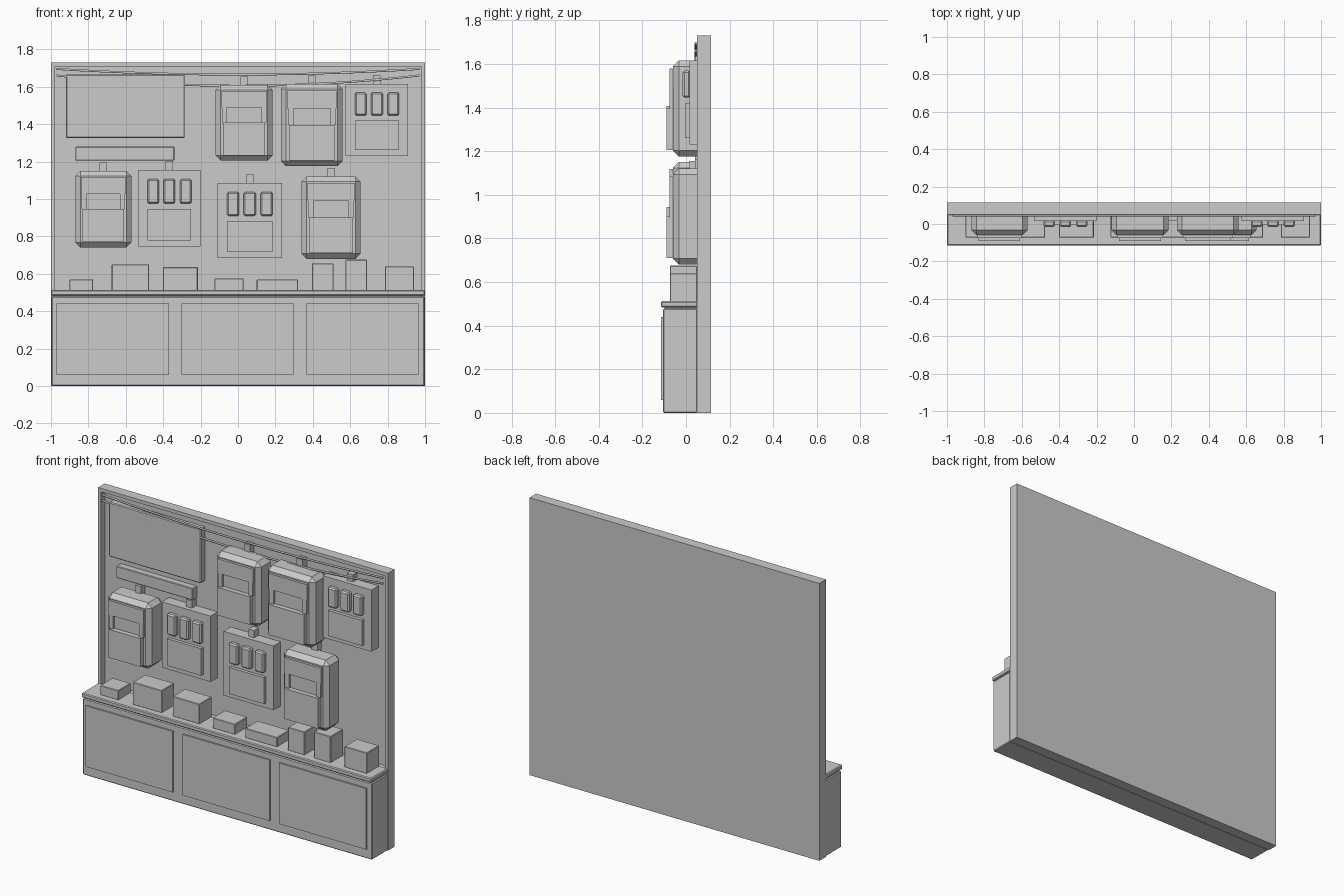
import bpy, bmesh

if "Cube" in bpy.data.objects:
    bpy.data.objects.remove(bpy.data.objects["Cube"])

gray = bpy.data.materials.new("plain gray")
gray.diffuse_color = (0.6, 0.6, 0.6, 1)
gray.use_nodes = True
gray.node_tree.nodes["Principled BSDF"].inputs["Base Color"].default_value = gray.diffuse_color


def finish(name, bm):
    me = bpy.data.meshes.new(name)
    bm.normal_update()
    bm.to_mesh(me)
    bm.free()
    me.materials.append(gray)
    ob = bpy.data.objects.new(name, me)
    bpy.context.collection.objects.link(ob)
    return ob


def box_mesh(x, y, z):
    bm = bmesh.new()
    bmesh.ops.create_cube(bm, size=1)
    for v in bm.verts:
        v.co = [lo + (c + 0.5) * (hi - lo) for c, (lo, hi) in zip(v.co, (x, y, z))]
    return bm


def box(name, x, y, z, bevel=0.0, segments=1):
    bm = box_mesh(x, y, z)
    if bevel:
        bmesh.ops.bevel(bm, geom=bm.edges[:], offset=bevel, segments=segments,
                        profile=0.5, affect='EDGES')
    return finish(name, bm)


BACK = 0.085  # face of the recessed wall panel

# Wall with a recessed panel inside a thin frame
bm = box_mesh((-1, 1), (0.05, 0.115), (0, 1.73))
bm.normal_update()
front = next(f for f in bm.faces if f.normal.y < -0.5)
bmesh.ops.inset_region(bm, faces=[front], thickness=0.03)
for v in front.verts:
    v.co.z = max(v.co.z, 0.505)
ring = bmesh.ops.extrude_discrete_faces(bm, faces=[front])["faces"][0]
for v in ring.verts:
    v.co.y = BACK
finish("wall", bm)

# Counter, its top and three raised front panels
box("counter", (-0.998, 0.998), (-0.105, 0.052), (0, 0.478), 0.005)
box("counter_neck", (-0.99, 0.99), (-0.098, 0.052), (0.47, 0.49))
box("counter_top", (-1, 1), (-0.115, 0.052), (0.484, 0.512), 0.005)
for i, x in enumerate((-0.67, -0.003, 0.665)):
    box(f"counter_panel_{i}", (x - 0.3, x + 0.3), (-0.115, -0.1), (0.06, 0.44))

# Boxes standing on the counter: left, right, top
for i, (a, b, top) in enumerate((
        (-0.90, -0.775, 0.57), (-0.675, -0.475, 0.65), (-0.40, -0.215, 0.635),
        (-0.125, 0.03, 0.575), (0.10, 0.32, 0.57), (0.395, 0.51, 0.655),
        (0.575, 0.69, 0.675), (0.785, 0.94, 0.64))):
    box(f"counter_box_{i}", (a, b), (-0.073, 0.05), (0.51, top), 0.003)

# Sign board and narrow plate below it
box("sign_board", (-0.92, -0.285), (0.04, BACK), (1.325, 1.665), 0.005)
box("sign_strip", (-0.87, -0.34), (0.04, BACK), (1.205, 1.28), 0.004)


def hook(x0, x1, top):
    c = (x0 + x1) / 2
    box("hook", (c - 0.02, c + 0.02), (0.042, BACK), (top - 0.02, top + 0.045))


def part(name, frame, u, y, w, bevel=0.0):
    """Box placed by fractions u, w of the frame (x0, x1, z0, z1)."""
    x0, x1, z0, z1 = frame
    box(name, [x0 + t * (x1 - x0) for t in u], y,
        [z0 + t * (z1 - z0) for t in w], bevel)


# Chamfered backpacks with flap, straps and pocket
for f in ((-0.12, 0.185, 1.205, 1.61), (0.23, 0.56, 1.175, 1.615),
          (-0.87, -0.57, 0.74, 1.15), (0.34, 0.655, 0.68, 1.12)):
    part("pack_body", f, (0, 1), (-0.06, BACK), (0, 1), 0.027)
    part("pack_flap", f, (0.1, 0.9), (-0.075, -0.055), (0.70, 0.92))
    for u in ((0.11, 0.20), (0.80, 0.89)):
        part("pack_strap", f, u, (-0.075, -0.055), (0.5, 0.71))
    part("pack_pocket", f, (0.13, 0.87), (-0.09, -0.055), (0.07, 0.50))
    hook(f[0], f[1], f[3])

# Flat vests with three small pouches above a wide one
for f in ((-0.535, -0.20, 0.745, 1.155), (-0.11, 0.235, 0.685, 1.085),
          (0.575, 0.91, 1.23, 1.615)):
    part("vest_plate", f, (0, 1), (0.015, BACK), (0, 1))
    for u in ((0.15, 0.335), (0.405, 0.595), (0.67, 0.855)):
        part("vest_pouch", f, u, (-0.015, 0.02), (0.56, 0.88), 0.008)
    part("vest_pocket", f, (0.15, 0.85), (-0.005, 0.02), (0.08, 0.49))
    hook(f[0], f[1], f[3])

# Two sagging cables under the top of the frame
for name, end, mid in (("upper_cable", 1.695, 1.665), ("lower_cable", 1.66, 1.605)):
    cu = bpy.data.curves.new(name, 'CURVE')
    cu.dimensions = '3D'
    cu.bevel_depth = 0.006
    cu.bevel_resolution = 1
    cu.use_fill_caps = True
    sp = cu.splines.new('POLY')
    n = 16
    sp.points.add(n)
    for i, p in enumerate(sp.points):
        t = 2 * i / n - 1
        p.co = (0.97 * t, 0.045, mid + (end - mid) * t * t, 1)
    cu.materials.append(gray)
    bpy.context.collection.objects.link(bpy.data.objects.new(name, cu))
